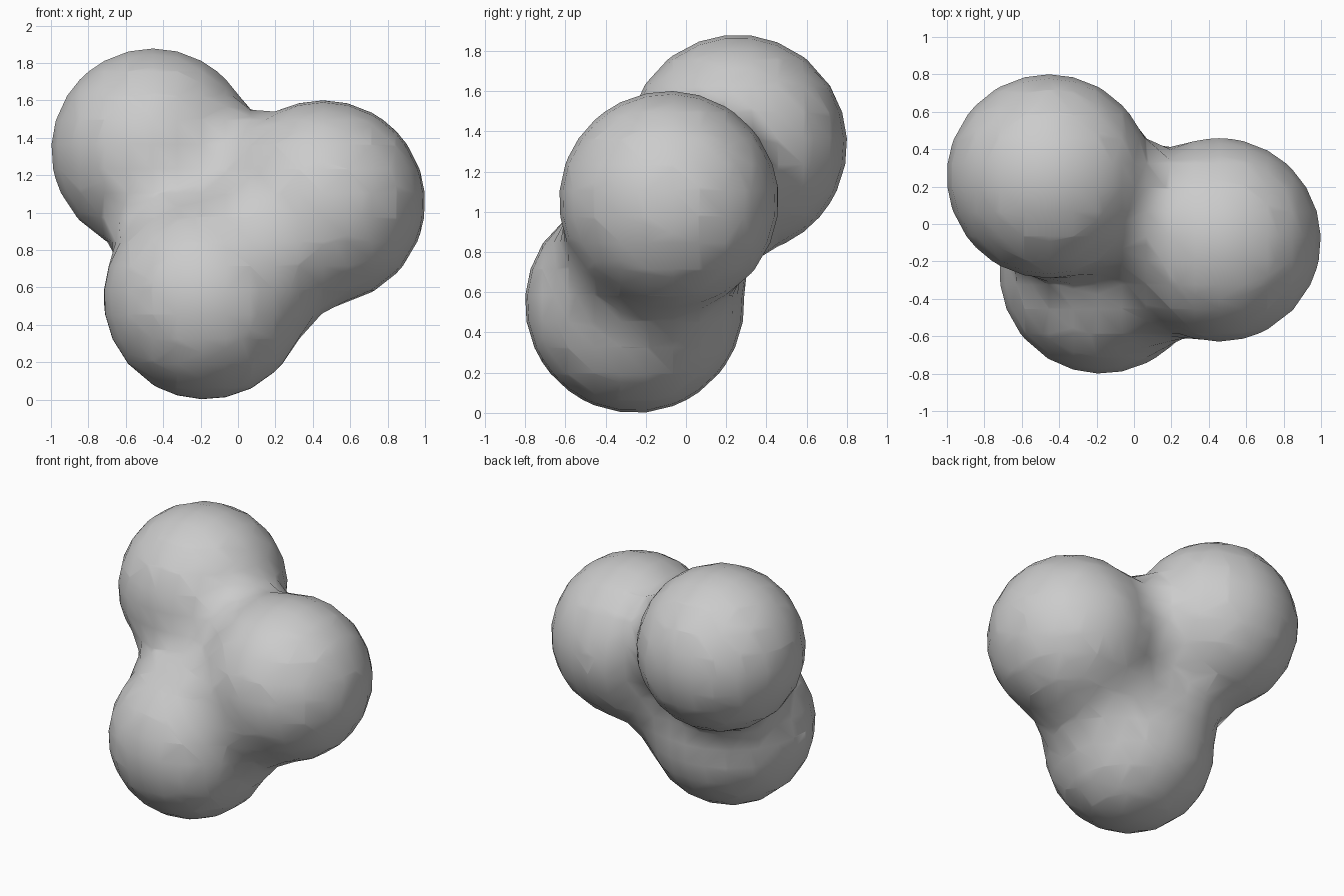
import bpy

if "Cube" in bpy.data.objects:
    bpy.data.objects.remove(bpy.data.objects["Cube"])

# Three equal metaballs that melt into one smooth blob
data = bpy.data.metaballs.new("blob")
data.resolution = 0.13
data.render_resolution = 0.13
data.threshold = 0.39
for centre in [(-0.455, 0.255, 1.335), (0.455, -0.085, 1.055), (-0.175, -0.255, 0.545)]:
    ball = data.elements.new(type='BALL')
    ball.co = centre
    ball.radius = 0.842
    ball.stiffness = 2.0
obj = bpy.data.objects.new("blob", data)
bpy.context.collection.objects.link(obj)

# Turn the blob into a smooth-shaded mesh
bpy.context.view_layer.update()
bpy.context.view_layer.objects.active = obj
obj.select_set(True)
bpy.ops.object.convert(target='MESH')
blob = bpy.context.object
blob.name = "three_lobed_blob"
for p in blob.data.polygons:
    p.use_smooth = True
